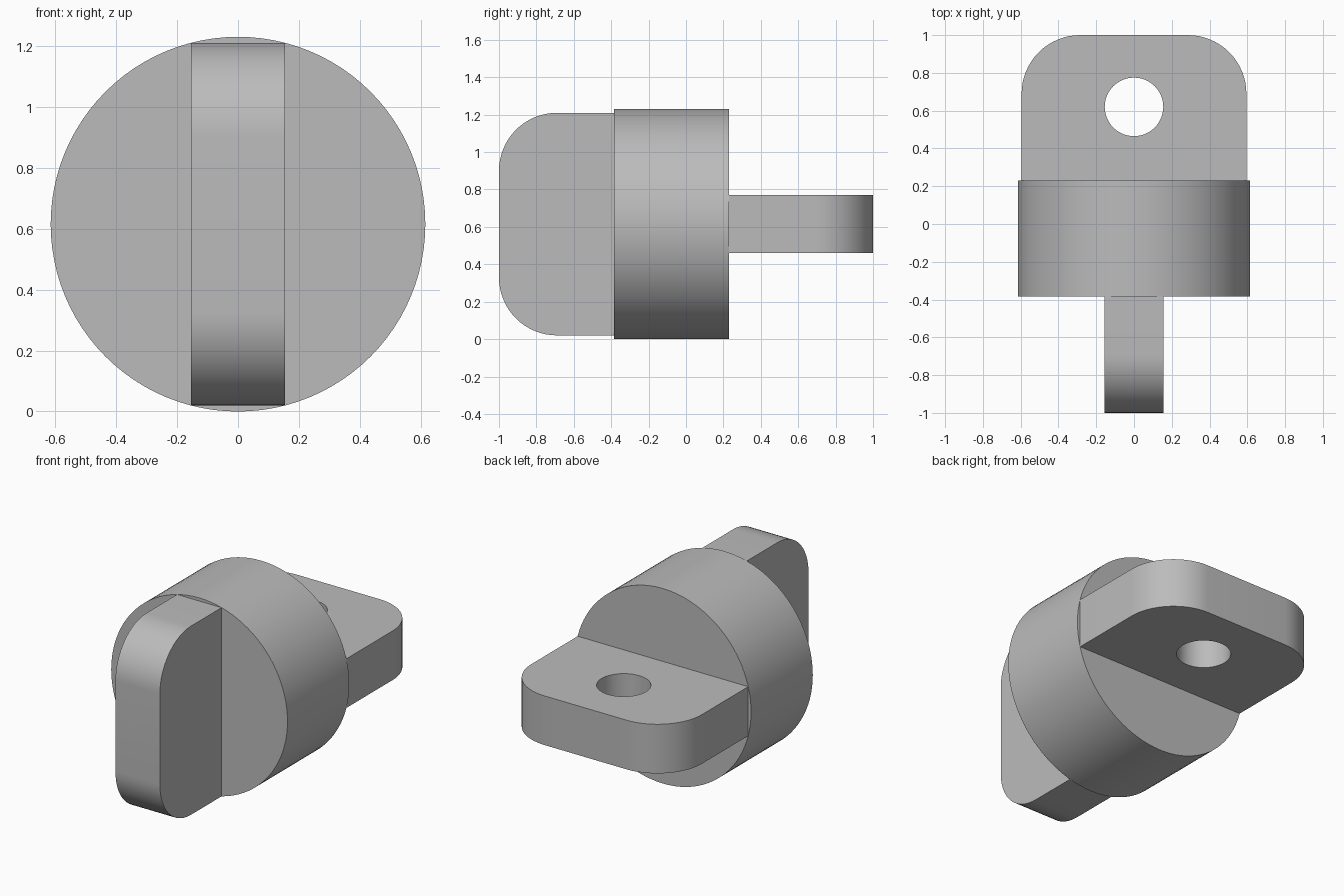
import bpy, bmesh
from math import cos, sin, pi, radians
from mathutils import Matrix, Vector

cube = bpy.data.objects.get("Cube")
if cube:
    bpy.data.objects.remove(cube, do_unlink=True)

R = 0.615            # body radius, also the height of the axis
HALF_WIDTH = 0.595   # half width of each lug
HALF_THICK = 0.155   # half thickness of each lug
HOLE_R = 0.155
CORNER_R = 0.31

grey = bpy.data.materials.new("grey_metal")
grey.use_nodes = True
colour = (0.5, 0.5, 0.5, 1)
grey.diffuse_color = colour
grey.node_tree.nodes["Principled BSDF"].inputs["Base Color"].default_value = colour


def arc(cx, cy, r, start, end, steps):
    return [(cx + r * cos(start + (end - start) * i / steps),
             cy + r * sin(start + (end - start) * i / steps)) for i in range(steps + 1)]


def prism(name, outline, low, high, matrix):
    """Extrude a 2D outline from low to high along local z."""
    bm = bmesh.new()
    face = bm.faces.new([bm.verts.new((x, y, low)) for x, y in outline])
    top = bmesh.ops.extrude_face_region(bm, geom=[face])["geom"]
    bmesh.ops.translate(bm, vec=(0, 0, high - low),
                        verts=[v for v in top if isinstance(v, bmesh.types.BMVert)])
    bm.transform(matrix)
    bmesh.ops.recalc_face_normals(bm, faces=bm.faces)
    mesh = bpy.data.meshes.new(name)
    bm.to_mesh(mesh)
    bm.free()
    mesh.materials.append(grey)
    obj = bpy.data.objects.new(name, mesh)
    bpy.context.collection.objects.link(obj)
    return obj


def smooth(obj):
    bpy.ops.object.select_all(action="DESELECT")
    obj.select_set(True)
    bpy.context.view_layer.objects.active = obj
    bpy.ops.object.shade_smooth_by_angle(angle=radians(30))


def lug(name, base, hole, matrix):
    """Rounded plate reaching from base to 1 along local y, with a pin hole."""
    cx, cy = HALF_WIDTH - CORNER_R, 1 - CORNER_R
    outline = [(-HALF_WIDTH, base), (HALF_WIDTH, base)]
    outline += arc(cx, cy, CORNER_R, 0, pi / 2, 16)
    outline += arc(-cx, cy, CORNER_R, pi / 2, pi, 16)
    plate = prism(name, outline, -HALF_THICK, HALF_THICK, matrix)
    cutter = prism(name + "_cutter", arc(0, hole, HOLE_R, 0, 2 * pi, 48)[:-1],
                   -2 * HALF_THICK, 2 * HALF_THICK, matrix)
    cutter.hide_render = True
    cut = plate.modifiers.new("pin_hole", "BOOLEAN")
    cut.operation = "DIFFERENCE"
    cut.solver = "EXACT"
    cut.object = cutter
    bpy.ops.object.select_all(action="DESELECT")
    bpy.context.view_layer.objects.active = plate
    plate.select_set(True)
    bpy.ops.object.modifier_apply(modifier=cut.name)
    bpy.data.objects.remove(cutter, do_unlink=True)
    smooth(plate)


axis = Matrix.Translation(Vector((0, 0, R)))

# Round body, lying along y
body = prism("round_body", arc(0, 0, R, 0, 2 * pi, 96)[:-1], -0.23, 0.385,
             axis @ Matrix.Rotation(pi / 2, 4, "X"))
smooth(body)

# Flat lug at the back, upright lug at the front
lug("back_lug", 0.23, 0.62, axis)
lug("front_lug", 0.385, 0.693,
    axis @ Matrix.Rotation(pi / 2, 4, "Y") @ Matrix.Rotation(pi, 4, "Z"))
